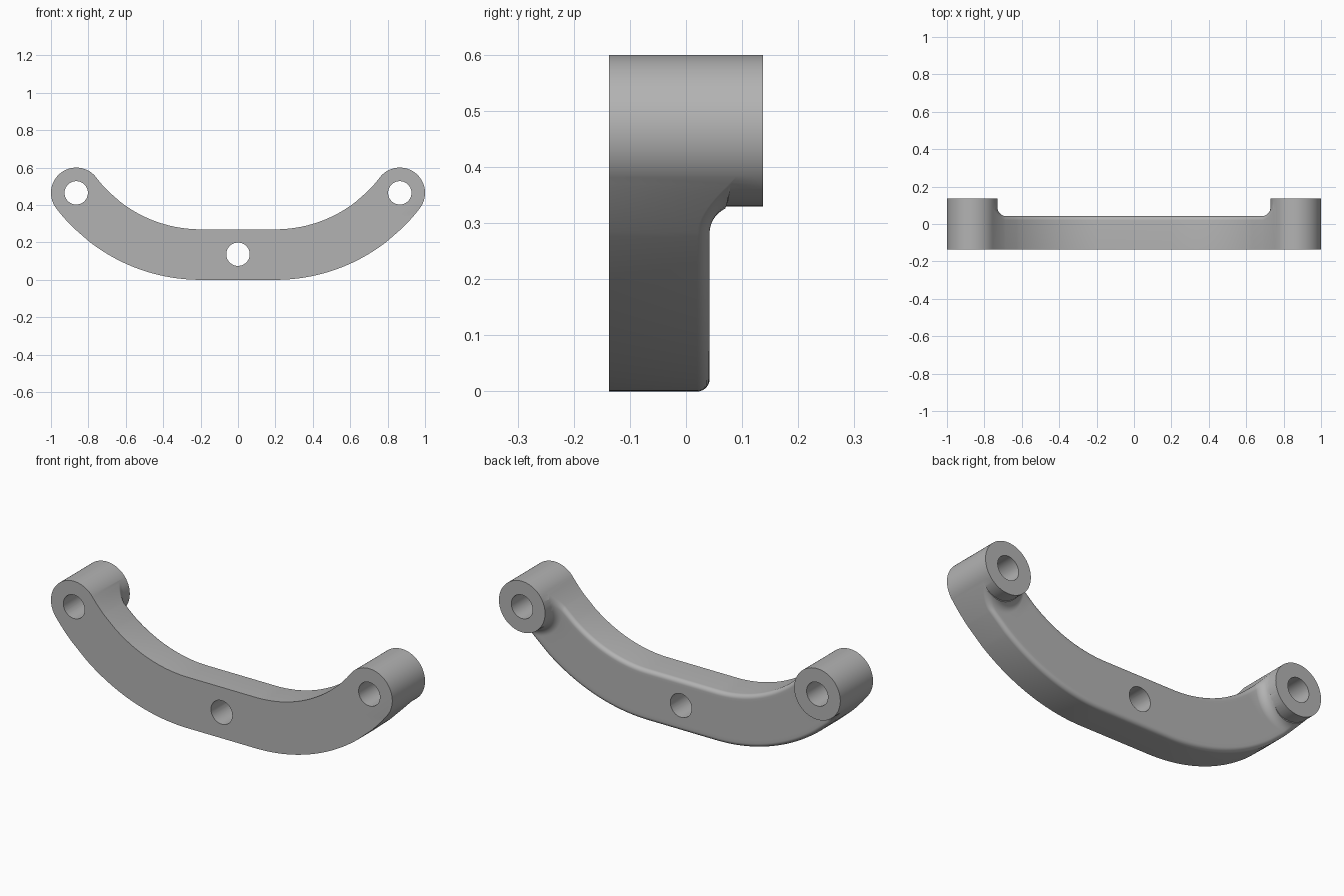
import bpy, bmesh, math
from mathutils import Matrix, Vector

if "Cube" in bpy.data.objects:
    bpy.data.objects.remove(bpy.data.objects["Cube"])

HW = 0.135                    # half width of the arm, also boss radius
FRONT, BACK, TOP = -0.137, 0.042, 0.137
FLAT, RAD = 0.2, 0.835        # straight half length, centreline bend radius
BX, BZ = 0.865, 0.465         # boss centre
THETA = math.asin((BX - FLAT) / RAD)
LENGTH = FLAT + RAD * THETA
COVE, EDGE, BORE = 0.048, 0.022, 0.0625

metal = bpy.data.materials.new("grey metal")
metal.diffuse_color = (0.45, 0.45, 0.45, 1)
metal.use_nodes = True
metal.node_tree.nodes["Principled BSDF"].inputs["Base Color"].default_value = metal.diffuse_color


def make_object(name, bm):
    bmesh.ops.recalc_face_normals(bm, faces=bm.faces)
    mesh = bpy.data.meshes.new(name)
    bm.to_mesh(mesh)
    bm.free()
    mesh.materials.append(metal)
    obj = bpy.data.objects.new(name, mesh)
    bpy.context.collection.objects.link(obj)
    return obj


def rods(name, centres, radius, y0, y1, segments):
    """Cylinders along y, turned to line up with the ends of the arm."""
    bm = bmesh.new()
    for x, z in centres:
        turn = math.copysign(THETA, -x)
        mat = (Matrix.Translation((x, (y0 + y1) / 2, z))
               @ Matrix.Rotation(turn, 4, 'Y') @ Matrix.Rotation(math.pi / 2, 4, 'X'))
        bmesh.ops.create_cone(bm, cap_ends=True, segments=segments, radius1=radius,
                              radius2=radius, depth=y1 - y0, matrix=mat)
    return make_object(name, bm)


def on_path(s, w):
    """Point at signed length s along the centreline, offset w towards the inside."""
    a = max(abs(s) - FLAT, 0) / RAD
    x = min(abs(s), FLAT) + (RAD - w) * math.sin(a)
    z = HW + RAD - (RAD - w) * math.cos(a)
    return math.copysign(x, s), z


def back_height(x, z, w):
    """Back face with a cove up to the boss and a rounded rim."""
    d = math.hypot(abs(x) - BX, z - BZ) - HW
    d = min(max(d, 0), COVE)
    rise = COVE - math.sqrt(COVE ** 2 - (COVE - d) ** 2)
    e = min(HW - abs(w), EDGE)
    drop = EDGE - math.sqrt(max(EDGE ** 2 - (EDGE - e) ** 2, 0))
    return BACK + rise - drop * (1 - rise / COVE)


# Arm: stations curve around the boss near the ends, straight elsewhere
rhos = [HW + 0.0008 + (COVE - 0.0008) * (1 - math.cos(i / 12 * math.pi / 2)) for i in range(13)]
half = [(0.0, False)] + [(r, True) for r in rhos]
n = 30
half += [(0.22 + (LENGTH - FLAT - 0.22) * i / n, False) for i in range(n + 1)]
rim = [HW - EDGE * (1 - math.cos(i / 7 * math.pi / 2)) for i in range(8)]
inner = HW - EDGE
ws = [-w for w in rim] + [-inner + 2 * inner * i / 16 for i in range(1, 16)] + rim[::-1]


def section(bm, rho, curved, side):
    pts = []
    for w in ws:
        off = math.sqrt(max(rho * rho - w * w, 0)) if curved else rho
        x, z = on_path(side * (LENGTH - off), w)
        pts.append(Vector((x, back_height(x, z, w), z)))
    front = [Vector((p.x, FRONT, p.z)) for p in (pts[-1], pts[0])]
    return [bm.verts.new(p) for p in pts + front]


bm = bmesh.new()
loops = [section(bm, r, c, 1) for r, c in half]
loops += [section(bm, r, c, -1) for r, c in reversed(half)]
for a, b in zip(loops, loops[1:]):
    for i in range(len(a)):
        j = (i + 1) % len(a)
        bm.faces.new((a[i], a[j], b[j], b[i]))
bm.faces.new(loops[0])
bm.faces.new(loops[-1][::-1])
arm = make_object("curved_arm", bm)

# End bosses joined on, then the three bores cut through
ends = [(BX, BZ), (-BX, BZ)]
bosses = rods("end_bosses", ends, HW, FRONT, TOP, 96)
bores = rods("bore_cutters", ends + [(0, 0.137)], BORE, FRONT - 0.1, TOP + 0.1, 48)
bpy.context.view_layer.objects.active = arm
for tool, op in ((bosses, 'UNION'), (bores, 'DIFFERENCE')):
    mod = arm.modifiers.new(op.lower(), 'BOOLEAN')
    mod.object, mod.operation, mod.solver = tool, op, 'EXACT'
    bpy.ops.object.modifier_apply(modifier=mod.name)
    bpy.data.objects.remove(tool)

bpy.ops.object.select_all(action='DESELECT')
arm.select_set(True)
bpy.ops.object.shade_smooth_by_angle(angle=math.radians(30))
